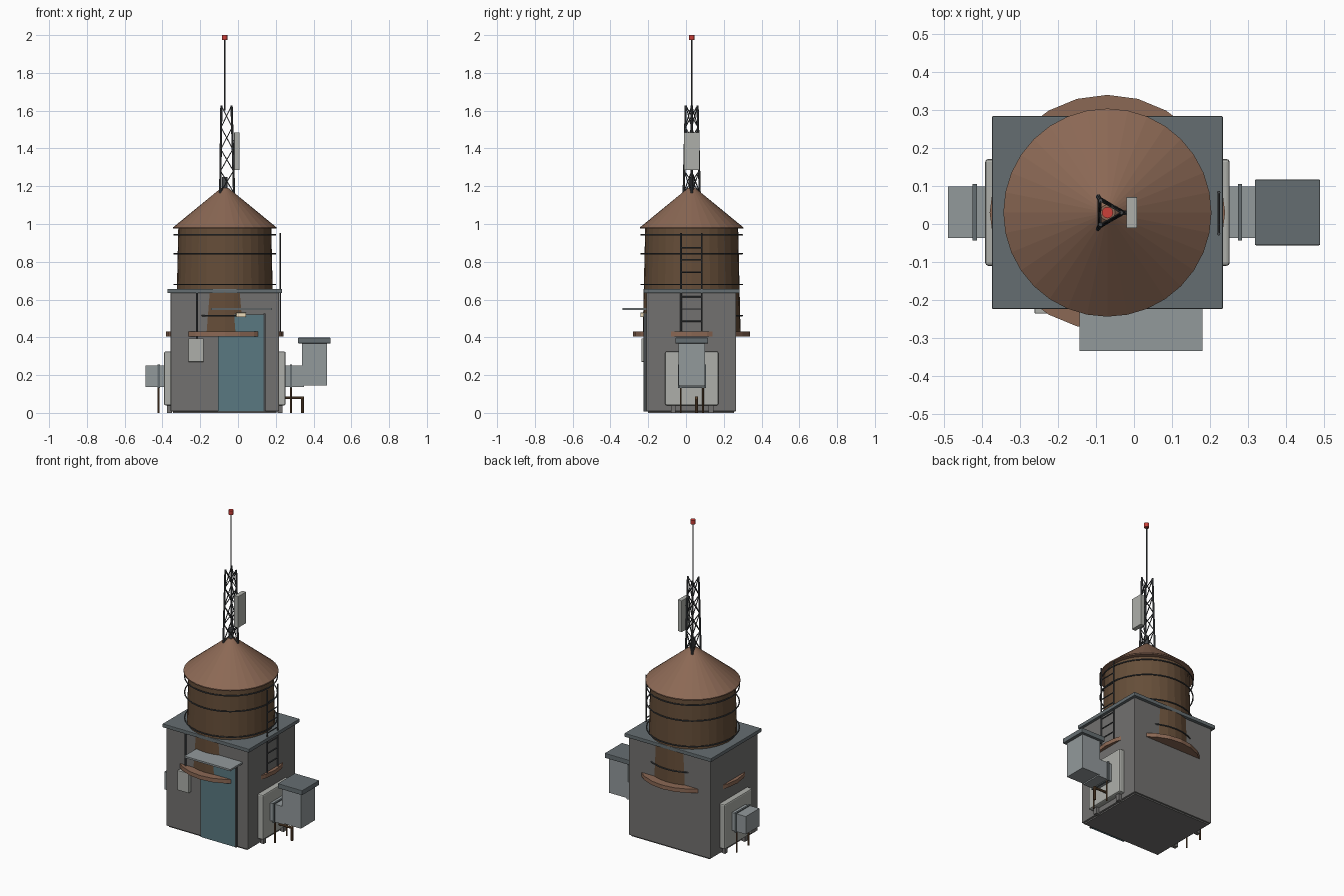
import bpy, bmesh, math
from mathutils import Vector

if "Cube" in bpy.data.objects:
    bpy.data.objects.remove(bpy.data.objects["Cube"])

CX, CY = -0.07, 0.03  # tank axis


def mat(name, rgb):
    m = bpy.data.materials.new(name)
    m.diffuse_color = (*rgb, 1)
    m.use_nodes = True
    m.node_tree.nodes["Principled BSDF"].inputs["Base Color"].default_value = m.diffuse_color
    return m


CONCRETE = mat("concrete", (0.17, 0.165, 0.16))
SLATE = mat("slate", (0.13, 0.155, 0.165))
WOOD = mat("wood", (0.13, 0.075, 0.04))
ROOF = mat("roof_copper", (0.26, 0.14, 0.09))
STEEL = mat("dark_steel", (0.06, 0.065, 0.07))
DUCT = mat("duct_metal", (0.29, 0.32, 0.33))
PANEL = mat("pale_panel", (0.42, 0.43, 0.40))
TEAL = mat("door_teal", (0.10, 0.19, 0.22))
PIPE = mat("rusty_pipe", (0.14, 0.075, 0.035))
RED = mat("beacon_red", (0.6, 0.05, 0.04))
LAMP = mat("lamp_cream", (0.85, 0.72, 0.5))


def finish(name, bm, m):
    bmesh.ops.recalc_face_normals(bm, faces=bm.faces[:])
    me = bpy.data.meshes.new(name)
    bm.to_mesh(me)
    bm.free()
    me.materials.append(m)
    ob = bpy.data.objects.new(name, me)
    bpy.context.collection.objects.link(ob)
    return ob


def box(name, x, y, z, m, bevel=0):
    """Box from three (min, max) ranges."""
    bm = bmesh.new()
    bmesh.ops.create_cube(bm, size=1)
    for v in bm.verts:
        v.co = [r[0] if c < 0 else r[1] for c, r in zip(v.co, (x, y, z))]
    ob = finish(name, bm, m)
    if bevel:
        mod = ob.modifiers.new("bevel", "BEVEL")
        mod.width, mod.segments = bevel, 2
    return ob


def lathe(name, profile, sides, m):
    """Closed (radius, z) profile spun round the tank axis."""
    bm = bmesh.new()
    rings = [[bm.verts.new((CX + r * math.cos(a), CY + r * math.sin(a), z))
              for a in (2 * math.pi * i / sides for i in range(sides))] for r, z in profile]
    for lo, hi in zip(rings, rings[1:]):
        for i in range(sides):
            j = (i + 1) % sides
            bm.faces.new((lo[i], lo[j], hi[j], hi[i]))
    bm.faces.new(rings[0][::-1])
    bm.faces.new(rings[-1])
    return finish(name, bm, m)


def rods(name, paths, r, m, sides=8):
    """Round bars along each pair of points."""
    bm = bmesh.new()
    for a, b in paths:
        a, b = Vector(a), Vector(b)
        d = b - a
        geo = bmesh.ops.create_cone(bm, cap_ends=True, segments=sides, radius1=r, radius2=r, depth=d.length)
        q = d.to_track_quat('Z', 'Y')
        for v in geo["verts"]:
            v.co = q @ v.co + (a + b) / 2
    return finish(name, bm, m)


# House and flat roof slab
box("house_body", (-0.357, 0.217), (-0.21, 0.265), (0.008, 0.636), CONCRETE, 0.004)
box("house_base", (-0.345, 0.205), (-0.2, 0.255), (0, 0.01), CONCRETE)
box("roof_slab", (-0.374, 0.234), (-0.224, 0.284), (0.634, 0.657), SLATE, 0.003)

# Tank, lower platform ring, conical roof and finial
lathe("tank_barrel", [(0.259, 0.42), (0.246, 0.985)], 32, WOOD)
lathe("tank_platform", [(0.31, 0.405), (0.31, 0.43)], 24, ROOF)
lathe("tank_roof", [(0.274, 0.975), (0.274, 0.982), (0.02, 1.19)], 32, ROOF)
lathe("roof_finial", [(0.014, 1.16), (0.014, 1.25)], 12, STEEL)

# Hoops round the tank
for i, z in enumerate((0.515, 0.68, 0.843, 0.943)):
    bpy.ops.mesh.primitive_torus_add(major_segments=32, minor_segments=6, major_radius=0.268,
                                     minor_radius=0.004, location=(CX, CY, z))
    hoop = bpy.context.object
    hoop.name = f"tank_hoop_{i + 1}"
    hoop.data.materials.append(STEEL)


# Lattice tower with crossed bracing
def leg_point(k, t):
    r = 0.049 + (0.036 - 0.049) * t
    a = 2 * math.pi * k / 3
    return (CX + r * math.cos(a), CY + r * math.sin(a), 1.165 + 0.462 * t)


BAYS = 4
braces = []
for k in range(3):
    for b in range(BAYS):
        t0, t1 = b / BAYS, (b + 1) / BAYS
        braces.append((leg_point(k, t0), leg_point(k + 1, t1)))
        braces.append((leg_point(k + 1, t0), leg_point(k, t1)))
rods("tower_legs", [(leg_point(k, 0), leg_point(k, 1)) for k in range(3)], 0.006, STEEL)
rods("tower_braces", braces, 0.0028, STEEL, 6)
rods("mast", [((CX, CY, 1.6), (CX, CY, 1.98))], 0.0035, STEEL)
lathe("beacon", [(0.015, 1.973), (0.015, 2.0)], 12, RED)
box("antenna_panel", (-0.02, 0.008), (-0.011, 0.071), (1.285, 1.485), PANEL, 0.002)
rods("antenna_brackets", [((-0.03, CY, z), (-0.015, CY, z)) for z in (1.33, 1.44)], 0.004, STEEL)

# Ladder on the right wall
LX, Y0, Y1 = 0.223, -0.026, 0.083
rods("ladder_rails", [((LX, y, 0.41), (LX, y, 0.953)) for y in (Y0, Y1)], 0.0045, STEEL)
rods("ladder_rungs", [((LX, Y0, 0.485 + 0.065 * i), (LX, Y1, 0.485 + 0.065 * i)) for i in range(7)], 0.0035, STEEL)

# Side panels with feet, ducts, flanges and duct legs
DY = (-0.037, 0.099)
for side, s in (("right", 1), ("left", -1)):
    def X(a, b):  # distances outward from the house axis
        return tuple(sorted((CX + s * a, CX + s * b)))
    box(f"{side}_wall_panel", X(0.28, 0.322), (-0.11, 0.171), (0.04, 0.325), PANEL, 0.008)
    for i, y in enumerate((-0.08, 0.12)):
        box(f"{side}_panel_foot_{i + 1}", X(0.28, 0.306), (y, y + 0.025), (0, 0.045), CONCRETE)
    box(f"{side}_duct", X(0.31, 0.42), DY, (0.137, 0.25), DUCT)
    box(f"{side}_duct_flange", X(0.344, 0.355), (-0.043, 0.105), (0.131, 0.256), SLATE)
    rods(f"{side}_duct_legs", [((CX + s * 0.35, y, 0), (CX + s * 0.35, y, 0.135)) for y in (-0.028, 0.09)],
         0.005, PIPE)

# Upright vent hood on the right duct
box("vent_box", (0.338, 0.47), (-0.04, 0.1), (0.145, 0.372), DUCT)
box("vent_cap", (0.318, 0.49), (-0.056, 0.117), (0.368, 0.398), SLATE, 0.003)
rods("drain_pipe", [((0.24, 0.055, 0.08), (0.348, 0.055, 0.08)), ((0.341, 0.055, 0), (0.341, 0.055, 0.087))],
     0.0075, PIPE)

# Door, frame edge, awning and lamp
box("door", (-0.107, 0.137), (-0.222, -0.2), (0.008, 0.522), TEAL)
box("door_jamb", (0.136, 0.145), (-0.226, -0.2), (0.008, 0.525), STEEL)
box("awning", (-0.143, 0.18), (-0.335, -0.2), (0.545, 0.556), DUCT)
box("door_lamp", (-0.01, 0.042), (-0.242, -0.205), (0.508, 0.531), LAMP, 0.003)

# Meter box and conduit
box("meter_box", (-0.262, -0.182), (-0.236, -0.205), (0.27, 0.395), PANEL, 0.003)
rods("meter_conduit", [((-0.217, -0.216, 0.39), (-0.217, -0.216, 0.636))], 0.006, STEEL)
